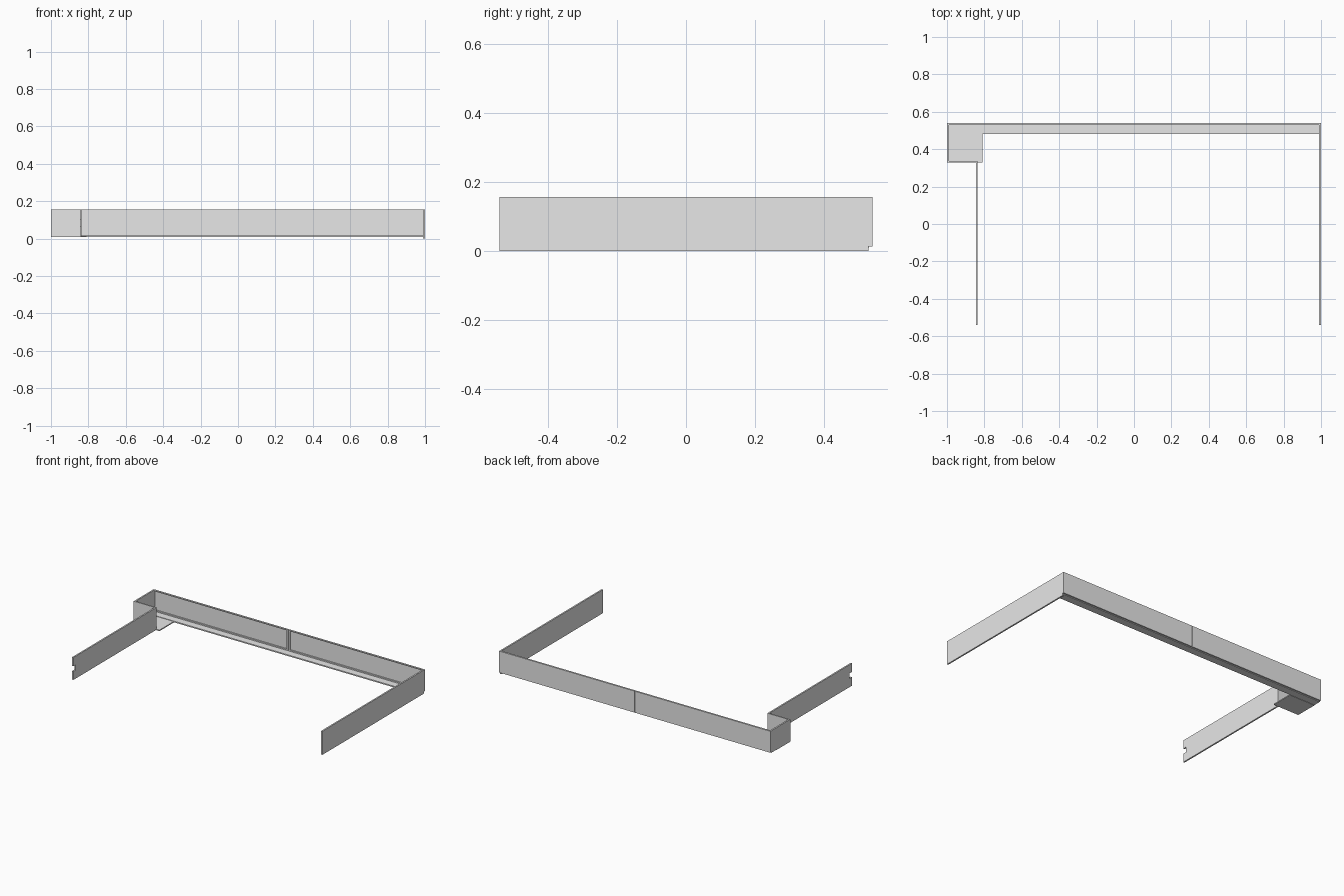
import bpy
import bmesh

# Remove the default object
cube = bpy.data.objects.get("Cube")
if cube:
    bpy.data.objects.remove(cube, do_unlink=True)

# Single flat grey metal
grey = bpy.data.materials.new("light grey metal")
grey.use_nodes = True
grey.diffuse_color = (0.8, 0.8, 0.8, 1)
grey.node_tree.nodes["Principled BSDF"].inputs["Base Color"].default_value = (0.8, 0.8, 0.8, 1)

TOP = 0.157     # upper edge shared by all walls
SHEET = 0.004   # sheet thickness
LIP = 0.012     # width of folded edges


def finish(name, bm):
    bmesh.ops.recalc_face_normals(bm, faces=bm.faces)
    mesh = bpy.data.meshes.new(name)
    bm.to_mesh(mesh)
    bm.free()
    mesh.materials.append(grey)
    obj = bpy.data.objects.new(name, mesh)
    bpy.context.collection.objects.link(obj)
    return obj


def box(name, x, y, z):
    bm = bmesh.new()
    bmesh.ops.create_cube(bm, size=1)
    for v in bm.verts:
        for i, (lo, hi) in enumerate((x, y, z)):
            v.co[i] = hi if v.co[i] > 0 else lo
    return finish(name, bm)


def side_plate(name, profile, x0, x1):
    """Extrude a y-z outline along x."""
    bm = bmesh.new()
    face = bm.faces.new([bm.verts.new((x0, y, z)) for y, z in profile])
    new = bmesh.ops.extrude_face_region(bm, geom=[face])["geom"]
    verts = [g for g in new if isinstance(g, bmesh.types.BMVert)]
    bmesh.ops.translate(bm, verts=verts, vec=(x1 - x0, 0, 0))
    return finish(name, bm)


def back_panel(name, x0, x1):
    """Thin sheet with its four edges folded forward."""
    z0, front, rear = 0.014, 0.528, 0.54
    box(name + "_sheet", (x0, x1), (rear - SHEET, rear), (z0, TOP))
    fold = (front, rear - SHEET)
    for part, z in (("bottom", (z0, z0 + LIP)), ("top", (TOP - LIP / 2, TOP))):
        box(f"{name}_{part}_fold", (x0, x1), fold, z)
    for part, x in (("right", (x0, x0 + LIP)), ("left", (x1 - LIP, x1))):
        box(f"{name}_{part}_fold", x, fold, (z0 + LIP, TOP - LIP / 2))


# Rear wall in two halves with a narrow seam
back_panel("back_panel_right", -1, -0.001)
back_panel("back_panel_left", 0.001, 1)

# Ledge along the foot of the rear wall
box("bottom_ledge", (-0.99, 0.99), (0.48, 0.53), (0.01, 0.018))

# Left arm
box("left_arm", (0.99, 1), (-0.54, 0.528), (0, TOP))

# Right arm with a notch in its front end
side_plate("right_arm", [
    (-0.54, 0.008), (0.335, 0.008), (0.335, TOP), (-0.54, TOP),
    (-0.54, 0.1), (-0.515, 0.1), (-0.515, 0.065), (-0.54, 0.065),
], -0.846, -0.836)

# Open corner recess joining the right arm to the rear wall
box("corner_side_wall", (-1, -0.99), (0.33, 0.53), (0.01, TOP))
box("corner_front_wall", (-0.99, -0.836), (0.33, 0.338), (0.01, TOP))
box("corner_floor", (-1, -0.81), (0.33, 0.48), (0.008, 0.015))
